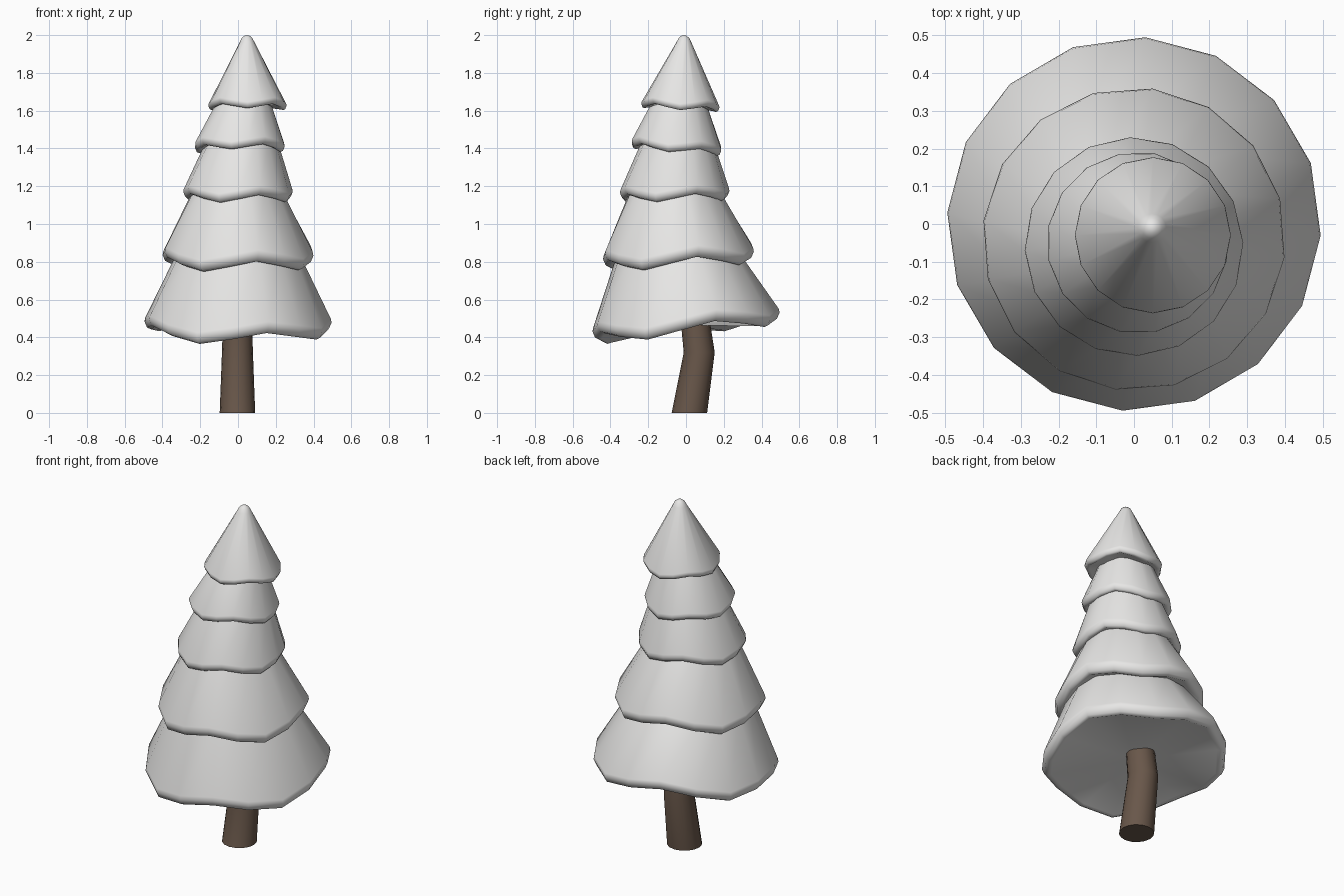
import bpy, bmesh, math

if "Cube" in bpy.data.objects:
    bpy.data.objects.remove(bpy.data.objects["Cube"])


def material(name, rgb):
    m = bpy.data.materials.new(name)
    m.diffuse_color = (*rgb, 1)
    m.use_nodes = True
    m.node_tree.nodes["Principled BSDF"].inputs["Base Color"].default_value = m.diffuse_color
    return m


snow = material("snow_grey", (0.8, 0.795, 0.785))
bark = material("bark_brown", (0.14, 0.095, 0.068))
SIDES = 16


def loft(name, rings, mat, bottom, top, angle):
    """Skin a stack of 16-point rings and close both ends with fans."""
    bm = bmesh.new()
    loops = [[bm.verts.new(p) for p in ring] for ring in rings]
    for a, b in zip(loops, loops[1:]):
        for i in range(SIDES):
            j = (i + 1) % SIDES
            bm.faces.new((a[i], a[j], b[j], b[i]))
    for loop, centre in ((loops[0], bottom), (loops[-1], top)):
        c = bm.verts.new(centre)
        for i in range(SIDES):
            bm.faces.new((loop[i], loop[(i + 1) % SIDES], c))
    bmesh.ops.recalc_face_normals(bm, faces=bm.faces)
    me = bpy.data.meshes.new(name)
    bm.to_mesh(me)
    bm.free()
    me.materials.append(mat)
    ob = bpy.data.objects.new(name, me)
    bpy.context.collection.objects.link(ob)
    bpy.context.view_layer.objects.active = ob
    ob.select_set(True)
    bpy.ops.object.shade_smooth_by_angle(angle=math.radians(angle))
    ob.select_set(False)


def ring(cx, cy, z, r, low=0, tilt=0, wave=0):
    """Ring tilted along y, with four dips starting at angle low."""
    pts = []
    for i in range(SIDES):
        d = math.tau * i / SIDES
        a = d + math.radians(low)
        pts.append((cx + r * math.cos(a), cy + r * math.sin(a),
                    z + tilt * math.sin(a) - wave * math.cos(4 * d)))
    return pts


# Branch tiers: rim centre, lowest z, radius, dip angle, tilt, wave, rim height,
# then the upper ring's centre, z and radius
tiers = [
    (0, 0, 0.44, 0.496, 64, 0.05, 0.03, 0.045, 0, -0.037, 0.83, 0.332),
    (0, -0.04, 0.793, 0.402, 60.5, 0.02, 0.028, 0.045, -0.003, -0.06, 1.19, 0.232),
    (0, -0.06, 1.138, 0.29, 69.5, 0.005, 0.02, 0.035, 0.02, -0.045, 1.43, 0.193),
    (0.01, -0.05, 1.393, 0.241, 79, -0.018, 0.015, 0.03, 0.03, -0.037, 1.65, 0.143),
    (0.05, -0.03, 1.616, 0.207, 90, -0.01, 0.013, 0.025, 0.048, -0.011, 1.965, 0.038),
]
for n, (x, y, z, r, low, tilt, wave, h, tx, ty, tz, tr) in enumerate(tiers):
    rim = (low, tilt, wave)
    rings = [ring(x, y, z + h * 0.12, r - h * 1.1, *rim),
             ring(x, y, z, r - h * 0.75, *rim),
             ring(x, y, z + h * 0.2, r - h * 0.3, *rim),
             ring(x, y, z + h * 0.9, r, *rim),
             ring(x, y, z + h * 1.35, r - h * 0.08, *rim),
             ring(tx, ty, tz, tr, low)]
    top = (tx, ty, tz)
    if n == 4:  # rounded tip
        rings += [ring(tx, ty, 1.986, 0.027, low), ring(tx, ty, 1.997, 0.013, low)]
        top = (tx, ty, 2.0)
    loft(f"branch_tier_{n + 1}", rings, snow, (x, y, z + h * 0.5), top, 50)

# Bent trunk
loft("trunk", [ring(-0.003, 0.018, 0, 0.094), ring(-0.003, 0.07, 0.32, 0.082),
               ring(-0.003, 0.045, 0.52, 0.076)],
     bark, (-0.003, 0.018, 0), (-0.003, 0.045, 0.52), 40)
